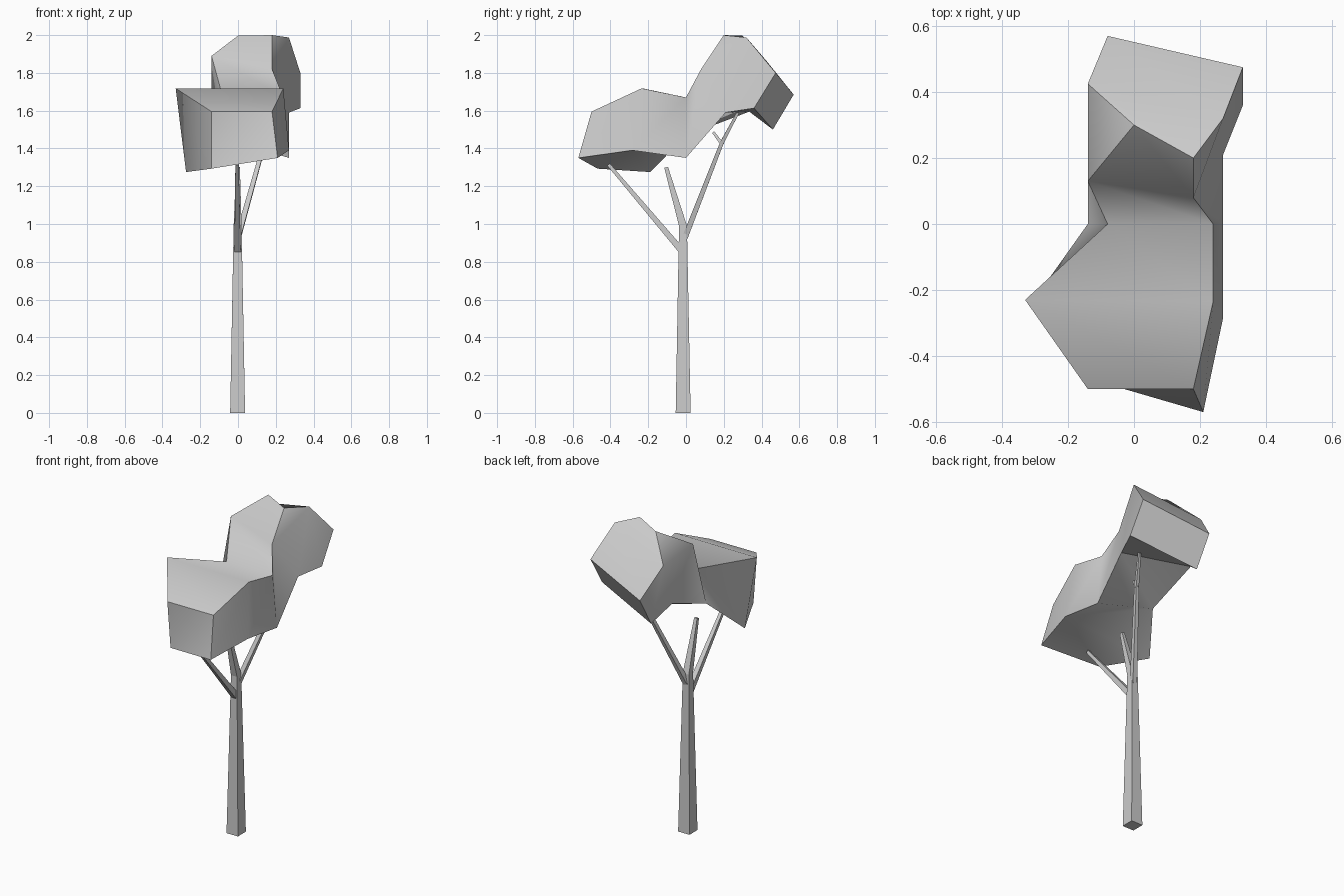
import bpy, bmesh
from mathutils import Vector

if "Cube" in bpy.data.objects:
    bpy.data.objects.remove(bpy.data.objects["Cube"])


def finish(bm, name):
    bmesh.ops.recalc_face_normals(bm, faces=bm.faces)
    mesh = bpy.data.meshes.new(name)
    bm.to_mesh(mesh)
    bm.free()
    ob = bpy.data.objects.new(name, mesh)
    bpy.context.collection.objects.link(ob)
    return ob


def limb(name, path, widths):
    """Four-sided tapered limb swept along a path."""
    bm = bmesh.new()
    pts = [Vector(p) for p in path]
    rings = []
    for i, (p, w) in enumerate(zip(pts, widths)):
        t = (pts[min(i + 1, len(pts) - 1)] - pts[max(i - 1, 0)]).normalized()
        if i == 0 and p.z == 0:
            t = Vector((0, 0, 1))
        v = t.cross(Vector((1, 0, 0))).normalized()
        u = v.cross(t)
        rings.append([bm.verts.new(p + (u * a + v * b) * w / 2)
                      for a, b in ((-1, -1), (1, -1), (1, 1), (-1, 1))])
    for a, b in zip(rings, rings[1:]):
        for k in range(4):
            n = (k + 1) % 4
            bm.faces.new((a[k], a[n], b[n], b[k]))
    bm.faces.new(rings[0])
    bm.faces.new(rings[-1])
    return finish(bm, name)


# Trunk, bending into the short middle branch
limb("trunk", [(-.002, -.015, 0), (-.002, -.016, .99), (0, -.105, 1.3)],
     [.079, .042, .02])
limb("front_branch", [(-.002, -.02, .855), (-.005, -.41, 1.315)], [.034, .018])
limb("back_branch", [(0, -.005, .93), (.14, .19, 1.43), (.19, .275, 1.59)],
     [.03, .02, .014])
limb("twig", [(.14, .193, 1.42), (.12, .145, 1.485)], [.018, .014])

# Foliage: matching right and left outlines, bridged and capped
right = [(.21, -.57, 1.35), (.18, -.5, 1.595), (.24, -.235, 1.718), (.24, 0, 1.67),
         (.18, .08, 1.82), (.18, .2, 2), (.27, .32, 1.987), (.33, .475, 1.8),
         (.33, .36, 1.613), (.27, .21, 1.59), (.27, 0, 1.35), (.27, -.285, 1.39)]
left = [(-.14, -.468, 1.293), (-.14, -.5, 1.595), (-.33, -.23, 1.718), (-.08, 0, 1.67),
        (-.14, .13, 1.89), (0, .3, 1.997), (-.14, .425, 1.865), (-.08, .57, 1.685),
        (-.08, .46, 1.5), (-.14, .335, 1.595), (-.14, 0, 1.467), (-.275, -.19, 1.275)]
caps = [(0, 1, 2, 11), (11, 2, 3, 10), (3, 4, 10), (4, 6, 9, 10), (4, 5, 6),
        (6, 7, 8, 9)]

bm = bmesh.new()
R = [bm.verts.new(p) for p in right]
L = [bm.verts.new(p) for p in left]
for i in range(12):
    j = (i + 1) % 12
    if i in (0, 10):        # twisted panels folded along a chosen diagonal
        bm.faces.new((R[i], R[j], L[i]))
        bm.faces.new((R[j], L[j], L[i]))
    elif i == 9:
        bm.faces.new((R[i], R[j], L[j]))
        bm.faces.new((R[i], L[j], L[i]))
    else:
        bm.faces.new((R[i], R[j], L[j], L[i]))
for cap in caps:
    for side in (R, L):
        bm.faces.new([side[i] for i in cap])

# Smooth folds across top and underside, crisp outlines
for f in bm.faces:
    f.smooth = True
for side in (R, L):
    for i in range(12):
        bm.edges.get((side[i], side[(i + 1) % 12])).smooth = False
for i in (0, 1, 5, 7, 8, 9):
    bm.edges.get((R[i], L[i])).smooth = False
finish(bm, "foliage")
